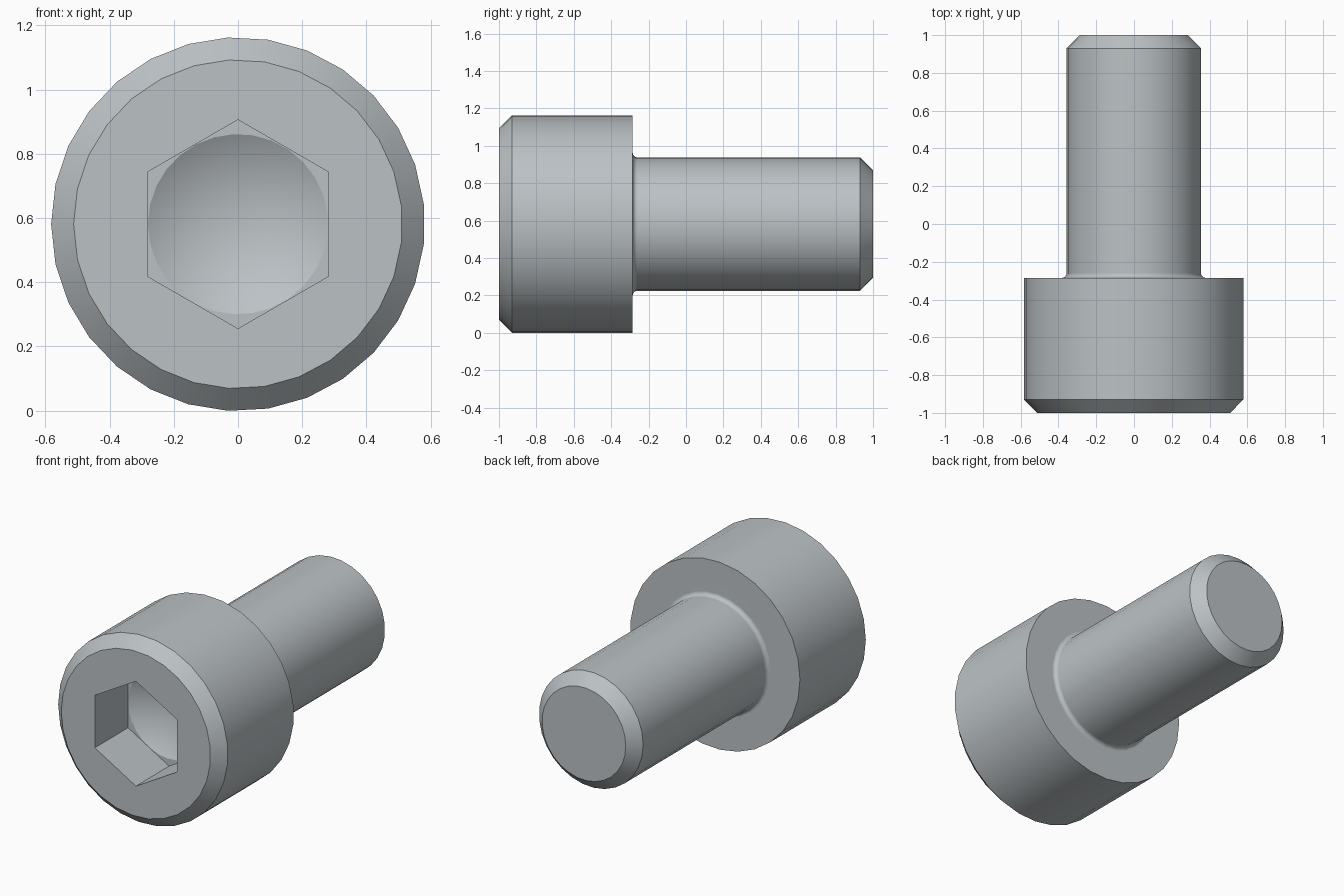
import bpy, bmesh, math

if "Cube" in bpy.data.objects:
    bpy.data.objects.remove(bpy.data.objects["Cube"])

SEG = 29            # facets around the axis
ZC = 0.581          # height of the screw axis
HEAD_R, SHANK_R, CHAMFER, FILLET = 0.582, 0.357, 0.07, 0.025
HEAD_BACK = -0.285
HEX_FLAT, HEX_FLOOR = 0.2815, -0.675

steel = bpy.data.materials.new("steel grey")
steel.diffuse_color = (0.50, 0.54, 0.56, 1)
steel.use_nodes = True
steel.node_tree.nodes["Principled BSDF"].inputs["Base Color"].default_value = steel.diffuse_color

bm = bmesh.new()


def ring(radius, y, n=SEG, start=math.pi):
    """Closed loop of vertices around the y axis."""
    return [bm.verts.new((radius * math.cos(start + math.tau * i / n), y,
                          ZC + radius * math.sin(start + math.tau * i / n)))
            for i in range(n)]


def skin(a, b):
    """Quads between two loops with equal counts."""
    for i in range(len(a)):
        j = (i + 1) % len(a)
        bm.faces.new((a[i], a[j], b[j], b[i]))


def loop_edges(loop):
    return [bm.edges.get((v, loop[(i + 1) % len(loop)])) for i, v in enumerate(loop)]


def fill_between(outer, inner):
    """Flat face with a hole."""
    bmesh.ops.triangle_fill(bm, edges=loop_edges(outer) + loop_edges(inner),
                            use_beauty=True, normal=(0, -1, 0))


# Head, fillet under the head, shank and tip as one lathed profile
profile = [(HEAD_R - CHAMFER, -1), (HEAD_R, -1 + CHAMFER), (HEAD_R, HEAD_BACK)]
for k in range(6):
    a = math.pi / 2 * k / 5
    profile.append((SHANK_R + FILLET * (1 - math.sin(a)),
                    HEAD_BACK + FILLET * (1 - math.cos(a))))
profile += [(SHANK_R, 1 - CHAMFER), (SHANK_R - CHAMFER, 1)]
rings = [ring(r, y) for r, y in profile]
for a, b in zip(rings, rings[1:]):
    skin(a, b)
bm.faces.new(rings[-1])

# Hexagonal socket walls
hex_r = HEX_FLAT / math.cos(math.pi / 6)
hex_front = ring(hex_r, -1, 6, math.pi / 2)
hex_back = ring(hex_r, HEX_FLOOR, 6, math.pi / 2)
skin(hex_front, hex_back)

# Drilled cone at the bottom of the socket
cone_rim = ring(HEX_FLAT - 0.001, HEX_FLOOR)
tip = bm.verts.new((0, HEX_FLOOR + HEX_FLAT * math.tan(math.pi / 6), ZC))
for i in range(SEG):
    bm.faces.new((cone_rim[i], cone_rim[(i + 1) % SEG], tip))

# Flat front face and socket floor
fill_between(rings[0], hex_front)
fill_between(hex_back, cone_rim)
bmesh.ops.recalc_face_normals(bm, faces=bm.faces)

mesh = bpy.data.meshes.new("socket_screw")
bm.to_mesh(mesh)
bm.free()
mesh.materials.append(steel)
screw = bpy.data.objects.new("socket_screw", mesh)
bpy.context.collection.objects.link(screw)
bpy.context.view_layer.objects.active = screw
screw.select_set(True)
bpy.ops.object.shade_smooth_by_angle(angle=math.radians(25))

# Keep the large flat faces evenly shaded
weighted = screw.modifiers.new("weighted_normals", 'WEIGHTED_NORMAL')
weighted.keep_sharp = True
